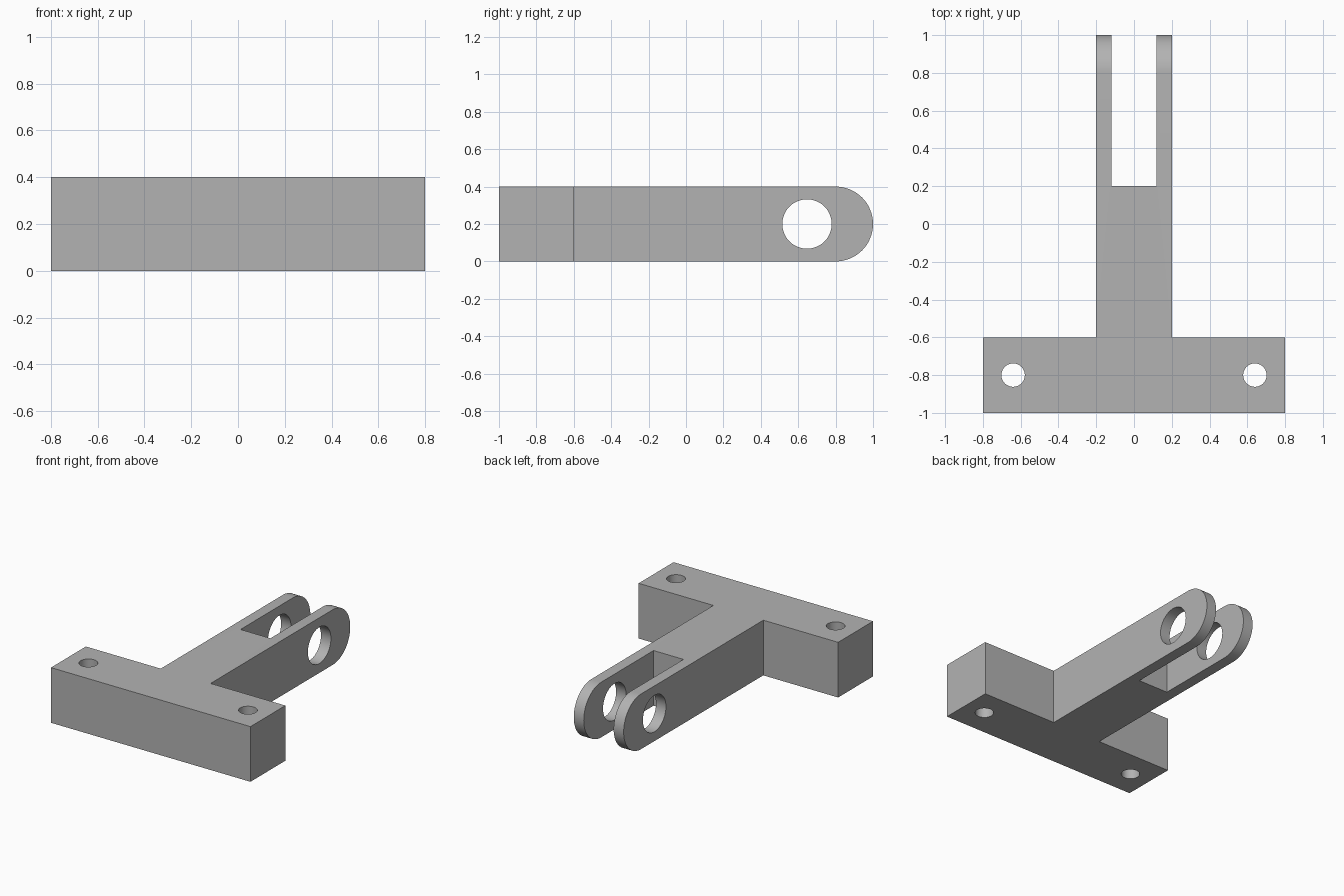
import bpy, bmesh
from math import sin, cos, pi, radians
from mathutils import Vector

cube = bpy.data.objects.get("Cube")
if cube:
    bpy.data.objects.remove(cube, do_unlink=True)

HEIGHT, MID = 0.4, 0.2
ARM, SLOT = 0.2, 0.12

grey = bpy.data.materials.new("plain grey")
grey.use_nodes = True
grey.diffuse_color = (0.45, 0.45, 0.45, 1)
grey.node_tree.nodes["Principled BSDF"].inputs["Base Color"].default_value = grey.diffuse_color


def prism(name, points, sweep):
    """Solid made by sweeping a closed outline along a vector."""
    bm = bmesh.new()
    face = bm.faces.new([bm.verts.new(p) for p in points])
    swept = bmesh.ops.extrude_face_region(bm, geom=[face])["geom"]
    bmesh.ops.translate(bm, vec=Vector(sweep),
                        verts=[v for v in swept if isinstance(v, bmesh.types.BMVert)])
    bmesh.ops.recalc_face_normals(bm, faces=bm.faces)
    mesh = bpy.data.meshes.new(name)
    bm.to_mesh(mesh)
    bm.free()
    mesh.materials.append(grey)
    obj = bpy.data.objects.new(name, mesh)
    bpy.context.collection.objects.link(obj)
    return obj


def arc(radius, start, end, steps):
    return [(radius * cos(start + (end - start) * i / steps),
             radius * sin(start + (end - start) * i / steps)) for i in range(steps + 1)]


# T-shaped body with a forked end
half = [(0.8, -1), (0.8, -0.6), (ARM, -0.6), (ARM, 1), (SLOT, 1), (SLOT, 0.2)]
outline = half + [(-x, y) for x, y in reversed(half)]
body = prism("forked_bracket", [(x, y, 0) for x, y in outline], (0, 0, HEIGHT))

# Fork tips rounded from the side
tip = [(0.8 + a, MID + b) for a, b in arc(MID, pi / 2, -pi / 2, 32)]
tip += [(0.8, -0.1), (1.1, -0.1), (1.1, 0.5), (0.8, 0.5)]
cutters = [prism("tip_cutter", [(-0.5, y, z) for y, z in tip], (1, 0, 0))]

# Cross pin hole through both fork arms
pin = arc(0.132, 0, 2 * pi, 48)[:-1]
cutters.append(prism("pin_cutter", [(-0.5, 0.647 + a, MID + b) for a, b in pin], (1, 0, 0)))

# Mounting holes in the crossbar
bolt = arc(0.062, 0, 2 * pi, 40)[:-1]
for side in (-1, 1):
    cutters.append(prism("bolt_cutter", [(side * 0.64 + a, b - 0.8, -0.1) for a, b in bolt],
                         (0, 0, 0.6)))

# Apply the cuts and drop the cutters
bpy.ops.object.select_all(action='DESELECT')
bpy.context.view_layer.objects.active = body
body.select_set(True)
for cutter in cutters:
    cutter.hide_render = True
    mod = body.modifiers.new(cutter.name, 'BOOLEAN')
    mod.operation, mod.solver, mod.object = 'DIFFERENCE', 'EXACT', cutter
    bpy.ops.object.modifier_apply(modifier=mod.name)
    bpy.data.objects.remove(cutter, do_unlink=True)

bpy.ops.object.shade_smooth_by_angle(angle=radians(30))
